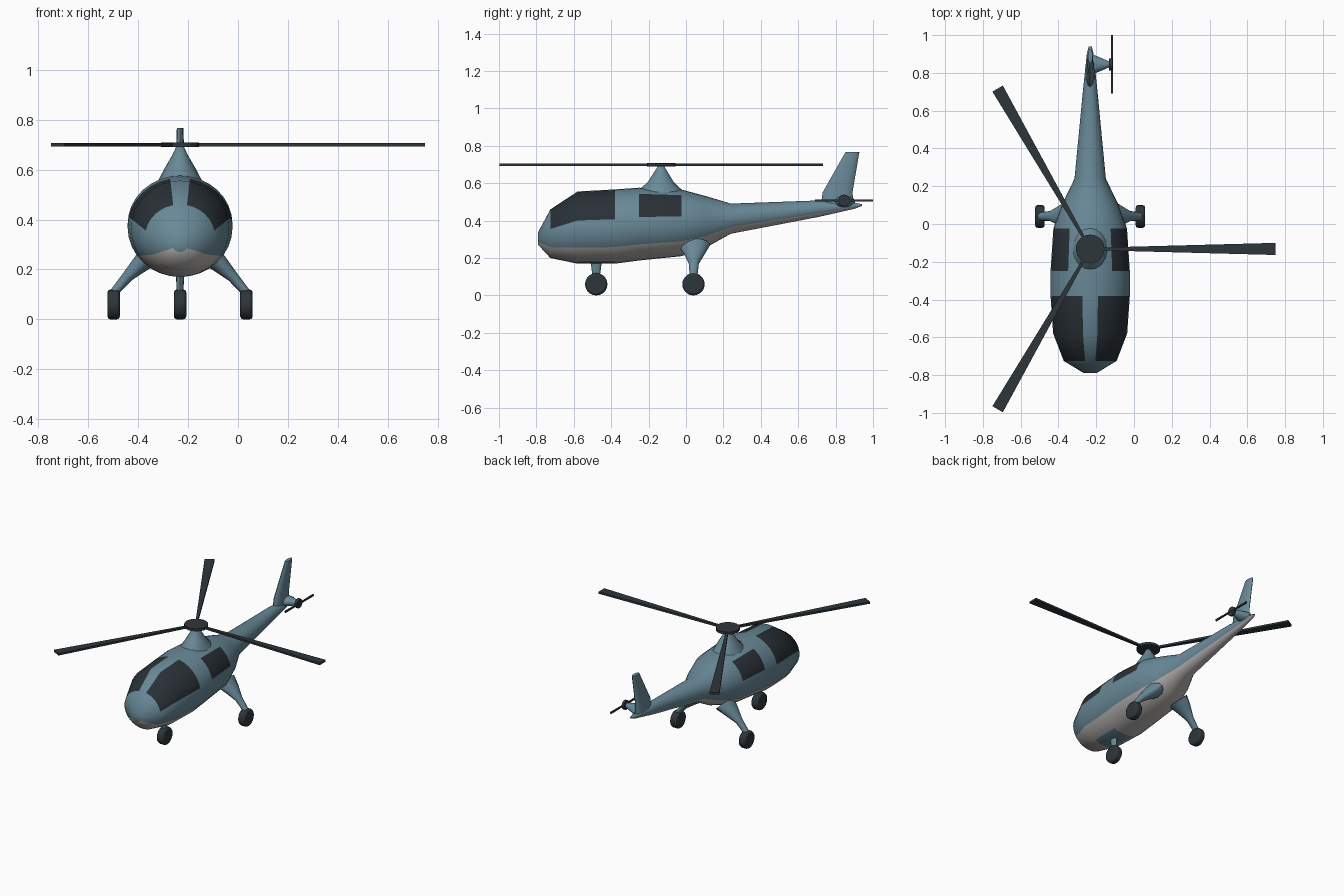
import bpy, bmesh, math
from mathutils import Vector as V, Matrix

if "Cube" in bpy.data.objects:
    bpy.data.objects.remove(bpy.data.objects["Cube"])

CX = -0.232          # centre line of the aircraft
HUB = V((CX, -0.132, 0.699))


def material(name, rgb):
    m = bpy.data.materials.new(name)
    m.diffuse_color = (*rgb, 1)
    m.use_nodes = True
    m.node_tree.nodes["Principled BSDF"].inputs["Base Color"].default_value = m.diffuse_color
    return m


BLUE = material("blue grey paint", (0.14, 0.25, 0.31))
BELLY = material("pale grey belly", (0.47, 0.455, 0.44))
GLASS = material("dark glass", (0.022, 0.03, 0.037))
BLACK = material("rotor and tyre black", (0.027, 0.037, 0.043))


def finish(bm, name, mats, angle=40):
    bmesh.ops.recalc_face_normals(bm, faces=bm.faces)
    me = bpy.data.meshes.new(name)
    bm.to_mesh(me)
    bm.free()
    ob = bpy.data.objects.new(name, me)
    bpy.context.collection.objects.link(ob)
    for m in mats:
        me.materials.append(m)
    bpy.ops.object.select_all(action='DESELECT')
    ob.select_set(True)
    bpy.context.view_layer.objects.active = ob
    bpy.ops.object.shade_smooth_by_angle(angle=math.radians(angle))
    return ob


def loft(name, rings, mats, n=16, paint=None, angle=40):
    """Skin elliptical rings given as (centre, half axis a, half axis b)."""
    bm = bmesh.new()
    loops = []
    for c, a, b in rings:
        loops.append([bm.verts.new(V(c) + V(a) * math.cos(2 * math.pi * i / n)
                                   + V(b) * math.sin(2 * math.pi * i / n)) for i in range(n)])
    for k in range(len(loops) - 1):
        for i in range(n):
            j = (i + 1) % n
            f = bm.faces.new((loops[k][i], loops[k][j], loops[k + 1][j], loops[k + 1][i]))
            if paint:
                f.material_index = paint(k, (i + 0.5) * 360 / n)
    bm.faces.new(loops[0])
    bm.faces.new(loops[-1])
    return finish(bm, name, mats, angle)


# Fuselage sections: y, bottom z, top z, half width
sections = [(-0.79, 0.27, 0.34, 0.033), (-0.725, 0.20, 0.46, 0.14),
            (-0.58, 0.17, 0.556, 0.196), (-0.38, 0.17, 0.567, 0.21),
            (-0.25, 0.187, 0.576, 0.21), (-0.024, 0.21, 0.566, 0.195),
            (0.11, 0.258, 0.53, 0.146), (0.24, 0.33, 0.491, 0.083),
            (0.71, 0.42, 0.508, 0.038), (0.90, 0.463, 0.495, 0.018),
            (0.94, 0.478, 0.489, 0.008)]


def fuselage_paint(k, deg):
    up = deg if deg <= 180 else deg - 360
    side = 180 - up if up > 90 else (-180 - up if up < -90 else up)
    if k in (1, 2) and 11.25 < side < 78.75:      # windscreen
        return 2
    if k == 4 and 11.25 < side < 56.25:           # cabin window
        return 2
    if k == 2 and side < -67.5:                   # nose gear fairing patch
        return 0
    return 1 if side < -33.75 else 0


loft("fuselage", [((CX, y, (lo + hi) / 2), (w, 0, 0), (0, 0, (hi - lo) / 2))
                  for y, lo, hi, w in sections], [BLUE, BELLY, GLASS], 32, fuselage_paint, 50)

# Rotor mast fairing
loft("mast_fairing", [((CX, y, z), (rx, 0, 0), (0, ry, 0)) for y, z, rx, ry in
                      [(-0.137, 0.52, 0.11, 0.14), (-0.137, 0.565, 0.083, 0.115),
                       (-0.135, 0.605, 0.062, 0.07), (-0.134, 0.66, 0.03, 0.036),
                       (-0.133, 0.695, 0.014, 0.014)]], [BLUE], 16, angle=60)

# Tail fin
loft("tail_fin", [((CX, y, z), (rx, 0, 0), (0, ry, 0)) for y, z, rx, ry in
                  [(0.81, 0.47, 0.026, 0.09), (0.81, 0.55, 0.021, 0.08),
                   (0.89, 0.767, 0.013, 0.037)]], [BLUE], 12)


def disc(name, c, axis, r, depth, n=24, bevel=0.0):
    bm = bmesh.new()
    rot = V((0, 0, 1)).rotation_difference(V(axis)).to_matrix().to_4x4()
    bmesh.ops.create_cone(bm, cap_ends=True, segments=n, radius1=r, radius2=r,
                          depth=depth, matrix=Matrix.Translation(c) @ rot)
    ob = finish(bm, name, [BLACK])
    if bevel:
        mod = ob.modifiers.new("rounded edge", 'BEVEL')
        mod.width, mod.segments = bevel, 2
    return ob


# Main rotor
disc("rotor_hub", HUB, (0, 0, 1), 0.076, 0.018)


def blade(name, origin, along, across, length, w0, w1, thick):
    """Tapered flat blade."""
    bm = bmesh.new()
    bmesh.ops.create_cube(bm, size=1)
    a, s = V(along), V(across)
    t = a.cross(s)
    for v in bm.verts:
        w = w1 if v.co.x > 0 else w0
        v.co = V(origin) + a * (v.co.x + 0.5) * length + s * v.co.y * w + t * v.co.z * thick
    finish(bm, name, [BLACK], 20)


for i in range(3):
    q = math.radians(120 * i)
    blade(f"rotor_blade_{i + 1}", HUB, (math.cos(q), math.sin(q), 0),
          (-math.sin(q), math.cos(q), 0), 0.98, 0.012, 0.064, 0.014)

# Tail rotor with its shaft cone
TAIL = V((-0.117, 0.845, 0.508))
loft("tail_rotor_shaft", [((x, 0.845, z), (0, ry, 0), (0, 0, rz)) for x, z, ry, rz in
                          [(-0.235, 0.50, 0.06, 0.035), (-0.20, 0.503, 0.045, 0.03),
                           (-0.15, 0.507, 0.024, 0.022), (-0.118, 0.508, 0.01, 0.01)]], [BLUE], 12)
disc("tail_rotor_hub", TAIL - V((0.006, 0, 0)), (1, 0, 0), 0.032, 0.018, 12)
for s in (-1, 1):
    blade(f"tail_blade_{'rear' if s > 0 else 'front'}", TAIL, (0, s, 0), (0, 0, 1),
          0.155, 0.008, 0.012, 0.01)

# Main landing gear
for s, side in ((-1, "left"), (1, "right")):
    loft(f"{side}_gear_strut",
         [((CX + s * x, y, z), (s * t, 0, t), (0, ry, 0)) for x, y, z, t, ry in
          [(0.10, 0.045, 0.27, 0.035, 0.085), (0.155, 0.045, 0.225, 0.026, 0.058),
           (0.21, 0.042, 0.172, 0.016, 0.027), (0.267, 0.04, 0.105, 0.012, 0.021)]],
         [BLUE], 12)
    disc(f"{side}_wheel", (CX + s * 0.266, 0.04, 0.06), (1, 0, 0), 0.06, 0.05, 20, 0.012)

# Nose landing gear
loft("nose_gear_strut", [((CX, -0.48, z), (rx, 0, 0), (0, ry, 0)) for z, rx, ry in
                         [(0.20, 0.022, 0.038), (0.165, 0.016, 0.028), (0.105, 0.013, 0.02)]],
     [BLUE], 12)
disc("nose_wheel", (CX, -0.48, 0.06), (1, 0, 0), 0.06, 0.05, 20, 0.012)
